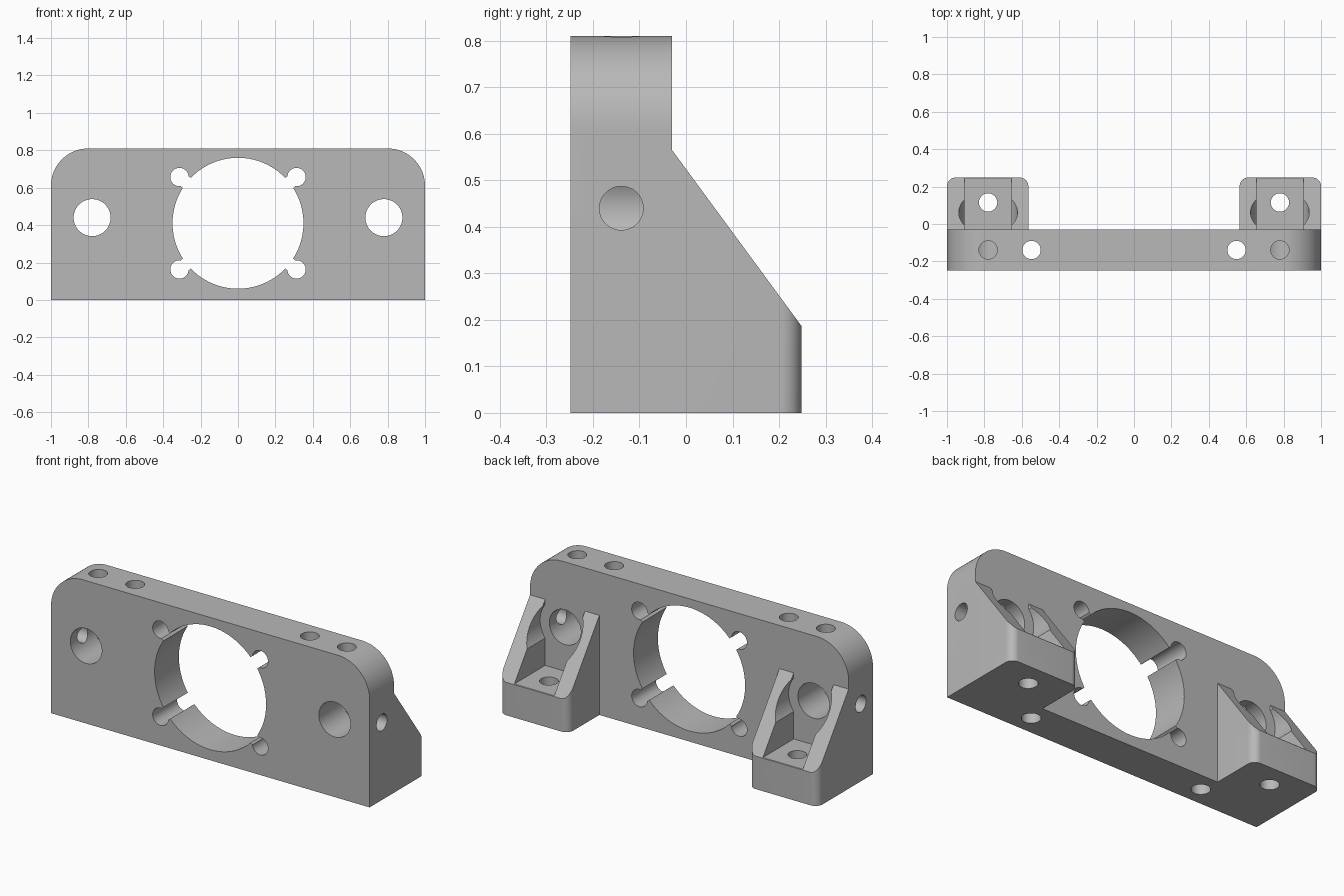
import bpy
import bmesh
from math import pi, cos, sin, radians, atan2, hypot
from mathutils import Matrix, Vector

if "Cube" in bpy.data.objects:
    bpy.data.objects.remove(bpy.data.objects["Cube"], do_unlink=True)

grey = bpy.data.materials.new("plain grey")
grey.use_nodes = True
colour = (0.48, 0.48, 0.48, 1)
grey.diffuse_color = colour
grey.node_tree.nodes["Principled BSDF"].inputs["Base Color"].default_value = colour

FRONT, BACK, REAR, TOP = -0.248, -0.03, 0.248, 0.81
MID = (FRONT + BACK) / 2
SIDE_X, BORE_Z = 0.78, 0.44

# Maps of (profile u, profile v, extrusion w) to x, y, z
ALONG = {"X": lambda u, v, w: (w, u, v),
         "Y": lambda u, v, w: (u, w, v),
         "Z": lambda u, v, w: (u, v, w)}


def prism(name, axis, points, start, end):
    """Extrude a flat profile along an axis."""
    bm = bmesh.new()
    place = ALONG[axis]
    face = bm.faces.new([bm.verts.new(place(u, v, start)) for u, v in points])
    ext = bmesh.ops.extrude_face_region(bm, geom=[face])
    moved = [g for g in ext["geom"] if isinstance(g, bmesh.types.BMVert)]
    bmesh.ops.translate(bm, verts=moved, vec=Vector(place(0, 0, end - start)))
    bmesh.ops.recalc_face_normals(bm, faces=bm.faces)
    mesh = bpy.data.meshes.new(name)
    bm.to_mesh(mesh)
    bm.free()
    mesh.materials.append(grey)
    obj = bpy.data.objects.new(name, mesh)
    bpy.context.collection.objects.link(obj)
    return obj


def arc(cu, cv, r, a, b, n):
    return [(cu + r * cos(radians(a + (b - a) * i / n)),
             cv + r * sin(radians(a + (b - a) * i / n))) for i in range(n + 1)]


def box(u0, u1, v0, v1):
    return [(u0, v0), (u1, v0), (u1, v1), (u0, v1)]


def rod(axis, cu, cv, r, start, end, n=48):
    return prism("hole_cutter", axis, arc(cu, cv, r, 0, 360, n)[:-1], start, end)


def combine(obj, other, operation):
    """Apply a boolean and discard the helper."""
    mod = obj.modifiers.new("shape", "BOOLEAN")
    mod.operation, mod.object, mod.solver = operation, other, "EXACT"
    graph = bpy.context.evaluated_depsgraph_get()
    mesh = bpy.data.meshes.new_from_object(obj.evaluated_get(graph))
    obj.modifiers.clear()
    obj.data = mesh
    bpy.data.objects.remove(other, do_unlink=True)


# Upright plate with rounded top corners
R = 0.2
outline = ([(-1, 0), (1, 0)] + arc(1 - R, TOP - R, R, 0, 90, 20)
           + arc(R - 1, TOP - R, R, 90, 180, 20))
body = prism("mounting_bracket", "Y", outline, FRONT, BACK)

for s in (1, -1):
    cx = s * SIDE_X
    # Sloped foot with rounded rear corners
    slope = [(MID, 0), (REAR, 0), (REAR, 0.187), (BACK, 0.565), (MID, 0.565)]
    foot = prism("foot", "X", slope, cx - 0.5, cx + 0.5)
    x0, x1 = sorted((s * 0.565, s))
    r = 0.045
    plan = ([(x0, MID - 0.1), (x1, MID - 0.1)] + arc(x1 - r, REAR - r, r, 0, 90, 10)
            + arc(x0 + r, REAR - r, r, 90, 180, 10))
    combine(foot, prism("plan", "Z", plan, -0.2, 1), "INTERSECT")
    # Open pocket, bolt-head clearance and floor hole
    pocket = box(cx - 0.125, cx + 0.125, BACK, 0.5)
    combine(foot, prism("pocket", "Z", pocket, 0.19, 1), "DIFFERENCE")
    combine(foot, rod("Y", cx, BORE_Z, 0.157, BACK, 0.5, 64), "DIFFERENCE")
    combine(foot, rod("Z", cx, 0.115, 0.049, -0.2, 0.5), "DIFFERENCE")
    combine(body, foot, "UNION")

# Central opening with four notched screw holes
combine(body, rod("Y", 0, 0.41, 0.35, -0.5, 0.5, 96), "DIFFERENCE")
for s in (1, -1):
    for t in (1, -1):
        u, v = s * 0.313, t * 0.247
        length, angle = hypot(u, v), atan2(v, u)
        d = Vector((cos(angle), sin(angle)))
        n = Vector((-d.y, d.x)) * 0.034
        c = Vector((0, 0.41))
        slot = [c + d * 0.3 - n, c + d * length - n, c + d * length + n, c + d * 0.3 + n]
        combine(body, prism("slot", "Y", slot, -0.5, 0.5), "DIFFERENCE")
        combine(body, rod("Y", u, 0.41 + v, 0.049, -0.5, 0.5), "DIFFERENCE")

# Bolt bores, cross holes and vertical holes
for s in (1, -1):
    cx = s * SIDE_X
    combine(body, rod("Y", cx, BORE_Z, 0.099, -0.5, 0.1, 64), "DIFFERENCE")
    a, b = sorted((cx, s * 1.2))
    combine(body, rod("X", MID, BORE_Z, 0.047, a, b), "DIFFERENCE")
    combine(body, rod("Z", cx, MID, 0.049, BORE_Z, 1), "DIFFERENCE")
    combine(body, rod("Z", s * 0.548, MID, 0.049, -0.2, 1), "DIFFERENCE")

# Smooth curved walls, keep edges crisp
bpy.ops.object.select_all(action="DESELECT")
body.select_set(True)
bpy.context.view_layer.objects.active = body
bpy.ops.object.shade_smooth_by_angle(angle=radians(25))
